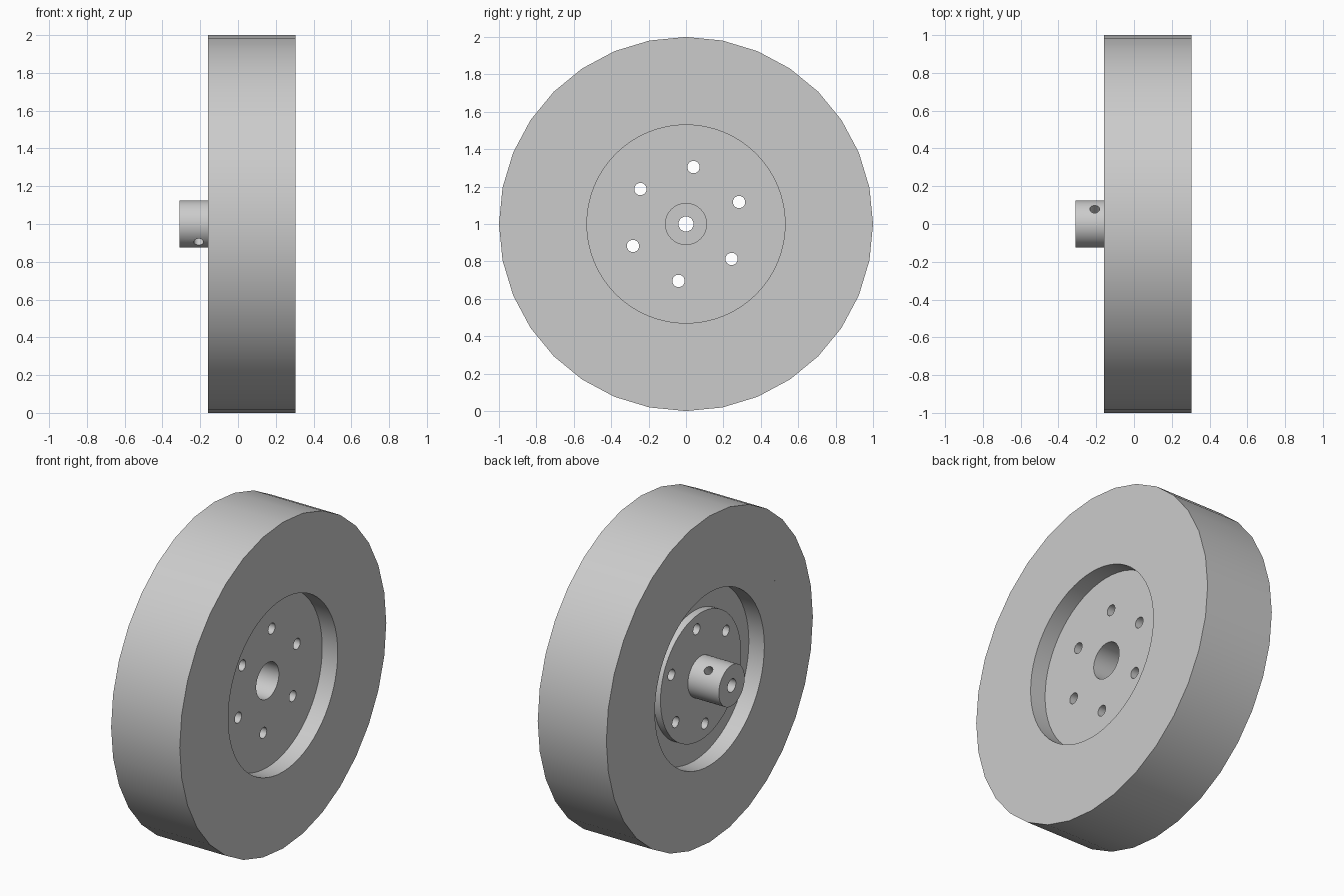
import bpy, bmesh, math
from mathutils import Matrix, Vector

if "Cube" in bpy.data.objects:
    bpy.data.objects.remove(bpy.data.objects["Cube"])

CENTRE = Vector((0, 0, 1))

grey = bpy.data.materials.new("plain grey")
grey.diffuse_color = (0.6, 0.6, 0.6, 1)
grey.use_nodes = True
grey.node_tree.nodes["Principled BSDF"].inputs["Base Color"].default_value = grey.diffuse_color


def new_object(name, bm):
    bmesh.ops.recalc_face_normals(bm, faces=bm.faces)
    mesh = bpy.data.meshes.new(name)
    bm.to_mesh(mesh)
    bm.free()
    mesh.materials.append(grey)
    obj = bpy.data.objects.new(name, mesh)
    bpy.context.scene.collection.objects.link(obj)
    return obj


def lathe(name, profile, sides):
    """Spin a closed (x, radius) profile around the wheel axis."""
    bm = bmesh.new()
    rings = []
    for i in range(sides):
        a = 2 * math.pi * i / sides
        rings.append([bm.verts.new((x, r * math.cos(a), 1 + r * math.sin(a)))
                      for x, r in profile])
    n = len(profile)
    for i in range(sides):
        p, q = rings[i], rings[(i + 1) % sides]
        for j in range(n):
            k = (j + 1) % n
            bm.faces.new((p[j], p[k], q[k], q[j]))
    return new_object(name, bm)


def rods(name, items):
    """Cylinders given as (centre, direction, radius, length)."""
    bm = bmesh.new()
    for centre, direction, radius, length in items:
        rot = Vector(direction).to_track_quat('Z', 'Y').to_matrix().to_4x4()
        bmesh.ops.create_cone(bm, cap_ends=True, segments=24, radius1=radius,
                              radius2=radius, depth=length,
                              matrix=Matrix.Translation(centre) @ rot)
    return new_object(name, bm)


def cut(obj, cutter):
    cutter.hide_render = True
    mod = obj.modifiers.new("holes", 'BOOLEAN')
    mod.operation = 'DIFFERENCE'
    mod.solver = 'EXACT'
    mod.object = cutter
    dg = bpy.context.evaluated_depsgraph_get()
    mesh = bpy.data.meshes.new_from_object(obj.evaluated_get(dg))
    obj.modifiers.clear()
    obj.data = mesh


# Tyre: wide band with flat sides
tyre = lathe("tyre", [(-0.16, 0.73), (0.305, 0.73), (0.305, 1), (-0.16, 1)], 32)

# Rim: recessed on both sides, with a wide centre bore
rim = lathe("rim", [(-0.055, 0.11), (0.2, 0.11), (0.2, 0.53), (0.305, 0.53),
                    (0.305, 0.73), (-0.16, 0.73), (-0.16, 0.53), (-0.055, 0.53)], 64)

# Hub: bolted flange with a narrow shaft sleeve
hub = lathe("hub_flange", [(-0.31, 0.04), (-0.055, 0.04), (-0.055, 0.39),
                           (-0.10, 0.39), (-0.10, 0.125), (-0.31, 0.125)], 64)

# Six bolt holes through rim and flange
bolts = []
for i in range(6):
    a = math.radians(82.5 + 60 * i)
    c = CENTRE + Vector((0.05, 0.307 * math.cos(a), 0.307 * math.sin(a)))
    bolts.append((c, (1, 0, 0), 0.033, 0.9))
bolt_cutter = rods("bolt_hole_cutter", bolts)
cut(rim, bolt_cutter)
cut(hub, bolt_cutter)

# Slanted set screw hole across the sleeve
screw_cutter = rods("screw_hole_cutter",
                    [(CENTRE + Vector((-0.208, 0, 0)), (0, 0.64, 0.77), 0.026, 0.4)])
cut(hub, screw_cutter)

for cutter in (bolt_cutter, screw_cutter):
    bpy.data.objects.remove(cutter)

# Smooth round walls, keep rims sharp
for obj in (tyre, rim, hub):
    obj.data.shade_smooth()
    obj.data.set_sharp_from_angle(angle=math.radians(30))
